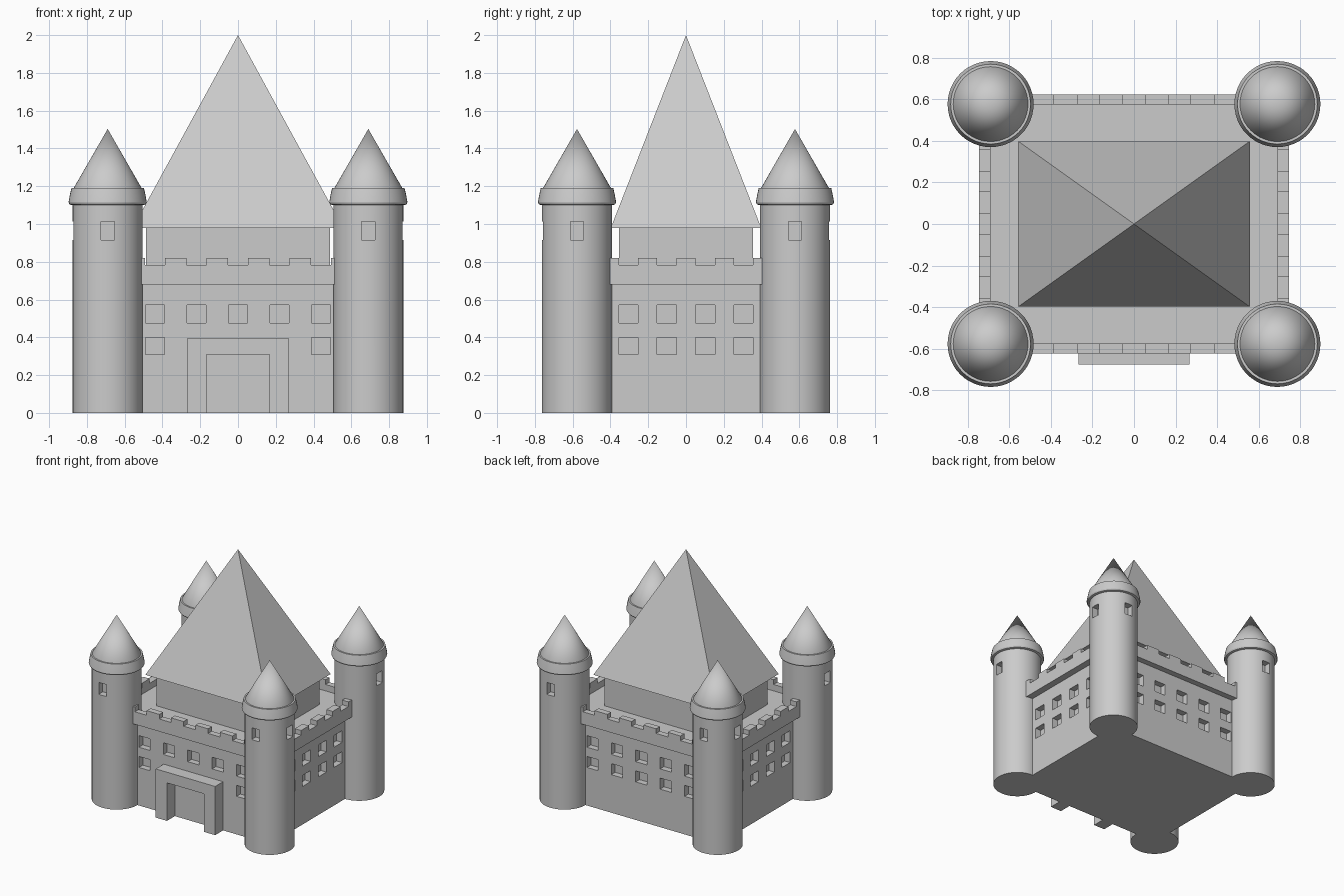
import bpy, bmesh, math
from mathutils import Matrix, Vector

if "Cube" in bpy.data.objects:
    bpy.data.objects.remove(bpy.data.objects["Cube"])

TX, TY = 0.69, 0.577          # tower centres
WX, WY = 0.69, 0.575          # wall half sizes


def finish(name, bm):
    bmesh.ops.recalc_face_normals(bm, faces=bm.faces)
    me = bpy.data.meshes.new(name)
    bm.to_mesh(me)
    bm.free()
    ob = bpy.data.objects.new(name, me)
    bpy.context.scene.collection.objects.link(ob)
    return ob


def boxes(name, spans):
    """One object from (x0, x1, y0, y1, z0, z1) boxes."""
    bm = bmesh.new()
    for x0, x1, y0, y1, z0, z1 in spans:
        m = Matrix.Translation(((x0 + x1) / 2, (y0 + y1) / 2, (z0 + z1) / 2))
        m = m @ Matrix.Diagonal((x1 - x0, y1 - y0, z1 - z0, 1))
        bmesh.ops.create_cube(bm, size=1, matrix=m)
    return finish(name, bm)


def carve(ob, spans):
    """Cut non-overlapping boxes out of an object."""
    cutter = boxes("cutter", spans)
    cutter.hide_render = True
    mod = ob.modifiers.new("carve", 'BOOLEAN')
    mod.operation, mod.solver, mod.object = 'DIFFERENCE', 'EXACT', cutter
    bpy.context.view_layer.objects.active = ob
    bpy.ops.object.modifier_apply(modifier=mod.name)
    bpy.data.objects.remove(cutter)


def lathe(name, profile, loc, steps=48):
    bm = bmesh.new()
    vs = [bm.verts.new((r, 0, z)) for r, z in profile]
    es = [bm.edges.new(p) for p in zip(vs, vs[1:])]
    bmesh.ops.spin(bm, geom=vs + es, axis=(0, 0, 1), cent=(0, 0, 0),
                   angle=2 * math.pi, steps=steps)
    bmesh.ops.remove_doubles(bm, verts=bm.verts, dist=1e-5)
    bmesh.ops.translate(bm, verts=bm.verts, vec=Vector(loc))
    return finish(name, bm)


def smooth(ob):
    bpy.ops.object.select_all(action='DESELECT')
    ob.select_set(True)
    bpy.context.view_layer.objects.active = ob
    bpy.ops.object.shade_smooth_by_angle(angle=math.radians(30))


# Main walls with recessed windows on all four sides
walls = boxes("castle_walls", [(-WX, WX, -WY, WY, 0, 0.71)])
cols_x = [-0.44, -0.22, 0, 0.22, 0.44]
cols_y = [-0.305, -0.102, 0.102, 0.305]
W, D = 0.051, 0.05
windows = []
for z0, z1 in ((0.31, 0.4), (0.475, 0.57)):
    for x in cols_x:
        windows.append((x - W, x + W, WY - D, WY + 0.1, z0, z1))
        if z0 > 0.4 or abs(x) > 0.3:      # the gate replaces the lower middle
            windows.append((x - W, x + W, -WY - 0.1, -WY + D, z0, z1))
    for y in cols_y:
        windows.append((WX - D, WX + 0.1, y - W, y + W, z0, z1))
        windows.append((-WX - 0.1, -WX + D, y - W, y + W, z0, z1))
carve(walls, windows)

# Overhanging battlement with roof deck and notches
parapet = boxes("battlement", [(-0.747, 0.747, -0.624, 0.624, 0.68, 0.82)])
carve(parapet, [(-WX, WX, -WY, WY, 0.73, 1)])
carve(parapet, [(x - 0.053, x + 0.053, -1, 1, 0.782, 1) for x in cols_x])
carve(parapet, [(-1, 1, y - W, y + W, 0.782, 1) for y in cols_y])

# Gate surround
gate = boxes("gate_surround", [(-0.268, 0.268, -0.677, -WY + 0.01, 0, 0.397)])
carve(gate, [(-0.167, 0.167, -1, 0, -0.1, 0.31)])

# Central keep and its pyramid roof
boxes("keep", [(-0.487, 0.487, -0.355, 0.355, 0.72, 0.985)])
bm = bmesh.new()
base = [bm.verts.new((x, y, 0.98)) for x, y in
        ((-0.557, -0.398), (0.557, -0.398), (0.557, 0.398), (-0.557, 0.398))]
apex = bm.verts.new((0, 0, 2))
bm.faces.new(base)
for i in range(4):
    bm.faces.new((base[i], base[(i + 1) % 4], apex))
finish("keep_roof", bm)

# Corner towers: shaft with two outward windows, rim and cone roof
for sx in (-1, 1):
    for sy in (-1, 1):
        cx, cy = sx * TX, sy * TY
        shaft = lathe("tower_shaft", [(0, 0), (0.185, 0), (0.185, 1.12), (0, 1.12)],
                      (cx, cy, 0))
        ox, oy = cx + sx * 0.23, cy + sy * 0.23
        carve(shaft, [
            (cx - 0.035, cx + 0.035, oy - 0.1, oy + 0.1, 0.915, 1.012),
            (ox - 0.1, ox + 0.1, cy - 0.035, cy + 0.035, 0.915, 1.012)])
        rim = lathe("tower_rim", [(0, 1.1), (0.19, 1.1), (0.202, 1.104), (0.207, 1.115),
                                  (0.201, 1.15), (0.192, 1.19), (0, 1.19)], (cx, cy, 0))
        cone = lathe("tower_roof", [(0, 1.18), (0.18, 1.18), (0.18, 1.19), (0, 1.503)],
                     (cx, cy, 0))
        for ob in (shaft, rim, cone):
            smooth(ob)
